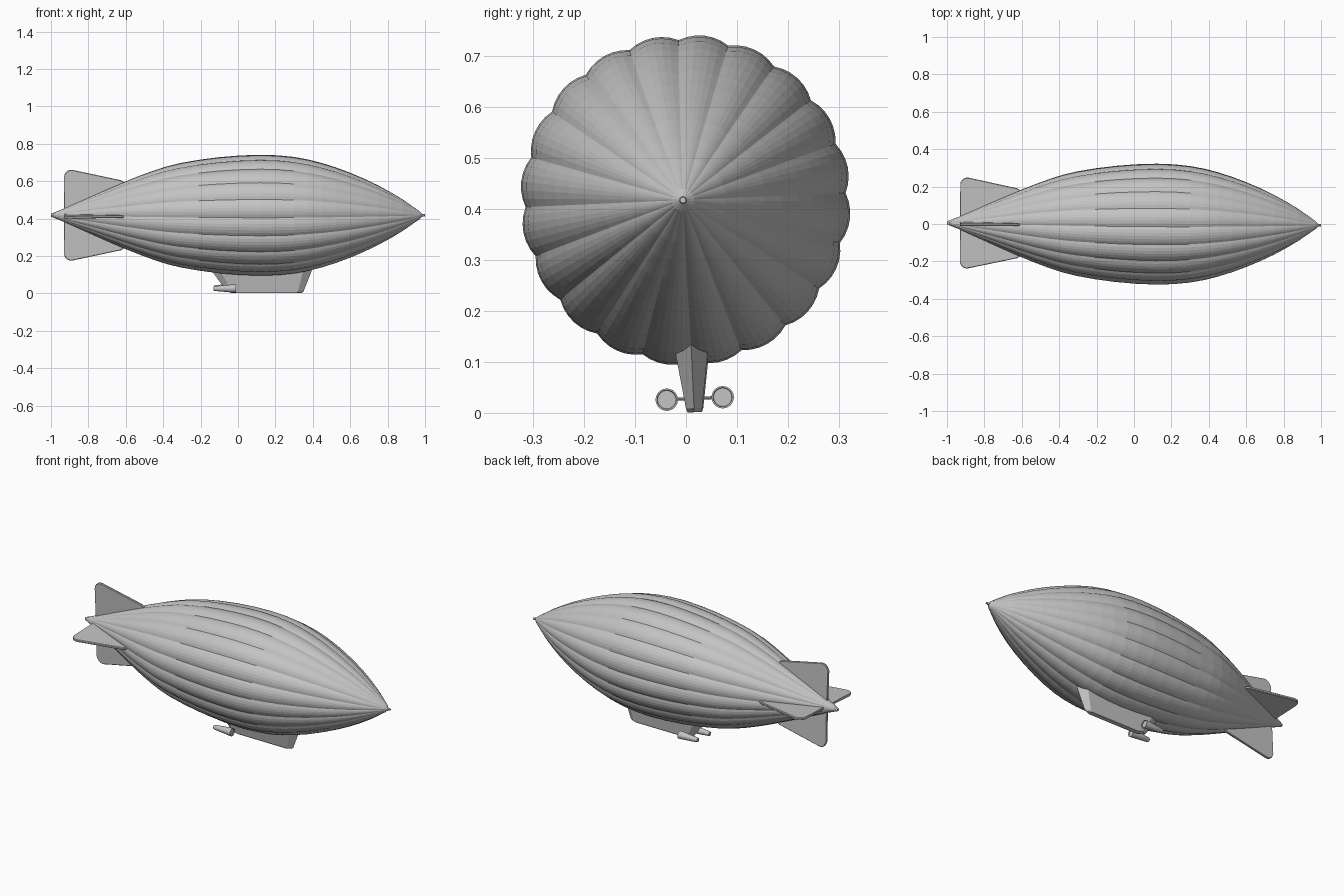
import bpy, bmesh, math
from mathutils import Matrix, Vector

cube = bpy.data.objects.get("Cube")
if cube:
    bpy.data.objects.remove(cube, do_unlink=True)

AXIS_Z = 0.418
# the whole airship rests with a slight roll and yaw about its long axis
PIVOT = Matrix.Translation((0, 0, AXIS_Z))
POSE = (PIVOT @ Matrix.Rotation(math.radians(-0.35), 4, 'Z')
        @ Matrix.Rotation(math.radians(2.5), 4, 'X'))

grey = bpy.data.materials.new("light_grey")
grey.use_nodes = True
grey.diffuse_color = (0.55, 0.55, 0.55, 1)
grey.node_tree.nodes["Principled BSDF"].inputs["Base Color"].default_value = (0.55, 0.55, 0.55, 1)


def finish(name, bm, smooth=False):
    """Turn a bmesh, built around the hull axis, into a posed object."""
    bmesh.ops.recalc_face_normals(bm, faces=bm.faces[:])
    bm.transform(POSE)
    mesh = bpy.data.meshes.new(name)
    bm.to_mesh(mesh)
    bm.free()
    mesh.materials.append(grey)
    obj = bpy.data.objects.new(name, mesh)
    bpy.context.collection.objects.link(obj)
    if smooth:
        bpy.ops.object.select_all(action='DESELECT')
        obj.select_set(True)
        bpy.context.view_layer.objects.active = obj
        bpy.ops.object.shade_smooth_by_angle(angle=math.radians(35))
    return obj


def loft(bm, rings):
    """Skin closed rings of points and cap both ends."""
    loops = [[bm.verts.new(p) for p in ring] for ring in rings]
    n = len(loops[0])
    for a, b in zip(loops, loops[1:]):
        for i in range(n):
            j = (i + 1) % n
            bm.faces.new((a[i], a[j], b[j], b[i]))
    bm.faces.new(loops[0])
    bm.faces.new(loops[-1])


def circle(x, y, z, r, n=20):
    return [(x, y + r * math.cos(math.tau * i / n), z + r * math.sin(math.tau * i / n))
            for i in range(n)]


# envelope: lengthwise profile (x, radius) with scalloped gores
PROFILE = [(-1, .008), (-.93, .036), (-.82, .085), (-.61, .178), (-.45, .24),
           (-.31, .28), (-.1, .312), (.12, .325), (.3, .313), (.45, .28),
           (.6, .228), (.75, .16), (.88, .085), (.97, .022), (.985, .007), (1, .006)]
GORES, STEPS = 20, 6


def refine(pts):
    """Add a smoothly interpolated point midway between neighbours."""
    out = [pts[0]]
    for i in range(1, len(pts)):
        p, q = Vector(pts[i - 1]), Vector(pts[i])
        if 1 < i < len(pts) - 3:
            before, after = Vector(pts[i - 2]), Vector(pts[i + 1])
            out.append((p + q) * 0.5625 - (before + after) * 0.0625)
        out.append(q)
    return out


def gore_ring(x, r):
    ring = []
    for i in range(GORES * STEPS):
        t = 2 * (i % STEPS) / STEPS - 1
        a = math.tau * i / (GORES * STEPS)
        k = r * (1 - 0.032 * t * t)
        ring.append((x, k * math.cos(a), k * math.sin(a)))
    return ring


bm = bmesh.new()
loft(bm, [gore_ring(x, r) for x, r in refine(PROFILE)])
finish("envelope", bm)

# tail fins: one rounded outline, turned four times round the axis
outline = [(-.93, 0), (-.93, .2)]
for i in range(6):
    a = math.radians(180 - 20 * i)
    outline.append((-.892 + .038 * math.cos(a), .205 + .038 * math.sin(a)))
outline += [(-.625, .187), (-.61, .178), (-.61, 0)]
for i, name in enumerate(("top_fin", "right_fin", "bottom_fin", "left_fin")):
    bm = bmesh.new()
    inner = [(x, -.007, z) for x, z in outline]
    outer = [(x, .007, z) for x, z in outline]
    loft(bm, [inner, outer])
    rim = [e for e in bm.edges
           if abs(e.verts[0].co.y - e.verts[1].co.y) < .001
           and max(v.co.z for v in e.verts) > .1]
    bmesh.ops.bevel(bm, geom=rim, offset=.003, segments=1, affect='EDGES')
    bm.transform(Matrix.Rotation(i * math.pi / 2, 4, 'X'))
    finish(name, bm)


# gondola: pointed plan, narrowing downwards
def plan(back, front, half, z, taper):
    return [(back, 0, z), (back + taper, -half, z), (front - taper, -half, z),
            (front, 0, z), (front - taper, half, z), (back + taper, half, z)]


bm = bmesh.new()
loft(bm, [plan(-.16, .405, .036, -.27, .05),
          plan(-.06, .35, .016, -.409, .03),
          plan(-.03, .338, .013, -.417, .03)])
finish("gondola", bm)

# engine pods with a recessed front disc, each on a thin strut
for side, name in ((1, "left"), (-1, "right")):
    y, z = side * .055, -.39
    bm = bmesh.new()
    loft(bm, [circle(px, y, z, r) for px, r in
              ((-.13, .011), (-.124, .013), (-.07, .018), (-.02, .022),
               (-.01, .022), (-.01, .019), (-.014, .018))])
    finish(name + "_engine", bm, smooth=True)

    bm = bmesh.new()
    bmesh.ops.create_cone(bm, cap_ends=True, segments=8, radius1=.003, radius2=.003, depth=.05)
    bm.transform(Matrix.Translation((-.03, side * .03, z)) @ Matrix.Rotation(math.pi / 2, 4, 'X'))
    finish(name + "_engine_strut", bm, smooth=True)
